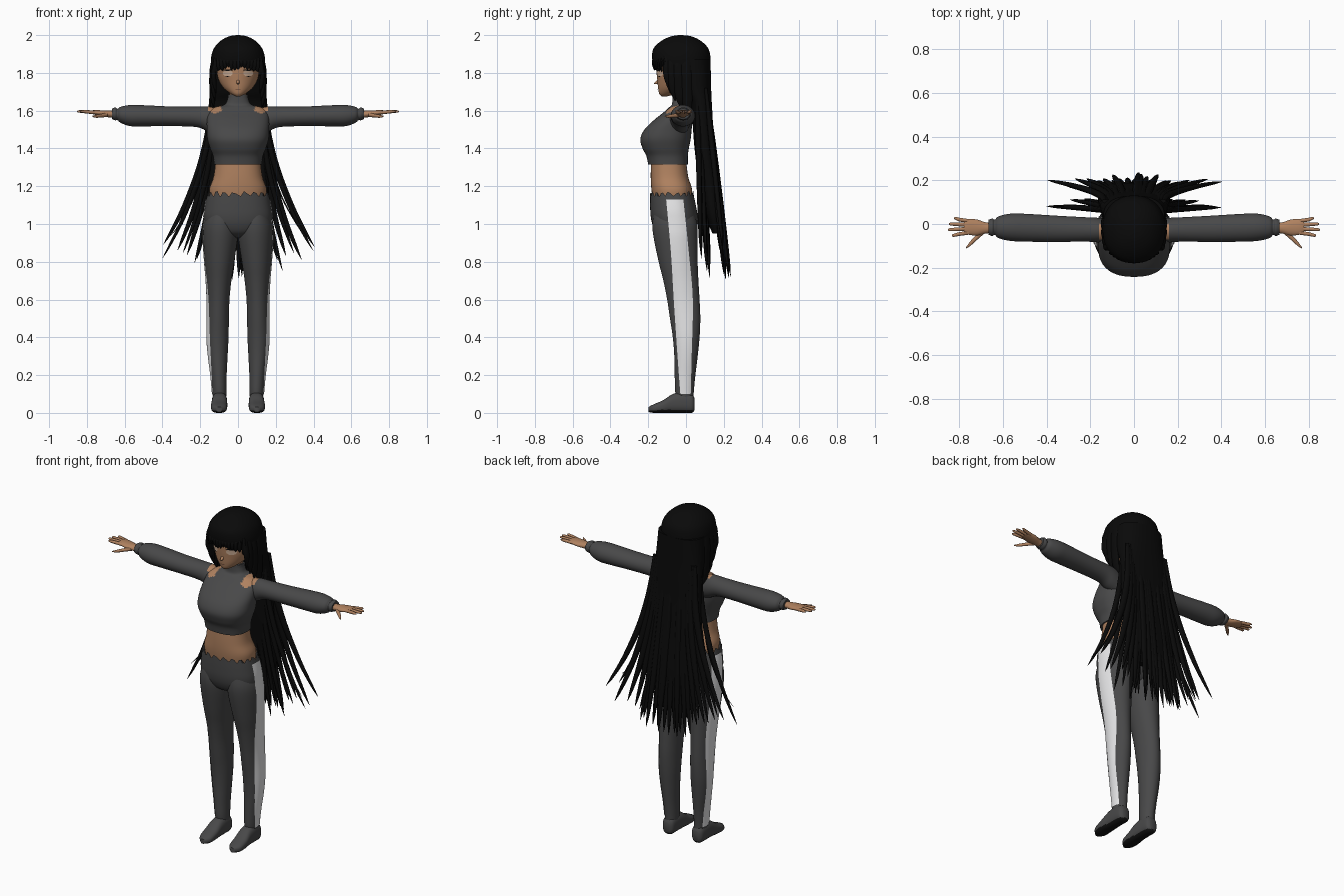
import bpy, bmesh, math, random
from mathutils import Vector

random.seed(4)
cube = bpy.data.objects.get("Cube")
if cube:
    bpy.data.objects.remove(cube)


def material(name, *rgb):
    m = bpy.data.materials.new(name)
    m.use_nodes = True
    m.diffuse_color = (*rgb, 1)
    m.node_tree.nodes["Principled BSDF"].inputs["Base Color"].default_value = (*rgb, 1)
    return m


SKIN = material("tan_skin", .43, .22, .115)
CLOTH = material("charcoal_cloth", .065, .065, .066)
HAIR = material("black_hair", .003, .003, .003)
WHITE = material("white_stripe", .85, .85, .86)
EYE = material("pale_eye", .6, .42, .3)
LIP = material("brown_lip", .12, .05, .03)
SOLE = material("black_sole", .006, .006, .006)


def sample(stations, steps):
    """Smooth interpolation through the stations."""
    out = []
    last = len(stations) - 1
    for i in range(last):
        quad = [stations[min(max(i + k, 0), last)] for k in (-1, 0, 1, 2)]
        for s in range(steps):
            t = s / steps
            out.append([b + t / 2 * (c - a + t * (2*a - 5*b + 4*c - d + t * (3*(b - c) + d - a)))
                        for a, b, c, d in zip(*quad)])
    return out + [list(stations[-1])]


def tube(bm, stations, axis="z", sides=40, power=2.0, steps=5, jag=0):
    """Loft of rounded sections; station = (along, centre u, centre v, radius u, radius v)."""
    rings = []
    rows = sample(stations, steps)
    for row in rows:
        t, cu, cv, ru, rv = row
        ring = []
        for k in range(sides):
            a = math.tau * (k + .5) / sides
            c, s = math.cos(a), math.sin(a)
            u = cu + max(ru, .0005) * math.copysign(abs(c) ** (2 / power), c)
            v = cv + max(rv, .0005) * math.copysign(abs(s) ** (2 / power), s)
            w = t
            if jag and row is rows[-1]:
                w += jag * (1 if k % 3 else -1) * random.uniform(.2, 1)
            ring.append(bm.verts.new({"z": (u, v, w), "y": (u, w, v), "x": (w, u, v)}[axis]))
        rings.append(ring)
    for lo, hi in zip(rings, rings[1:]):
        for k in range(sides):
            n = (k + 1) % sides
            bm.faces.new((lo[k], lo[n], hi[n], hi[k]))
    bm.faces.new(rings[0])
    if not jag:
        bm.faces.new(rings[-1])


def finish(name, bm, mats, rule=None, side=1, outward=None):
    for v in bm.verts:
        v.co.x *= side
    bmesh.ops.recalc_face_normals(bm, faces=bm.faces)
    bm.normal_update()
    for f in bm.faces:
        if outward and f.normal.dot(Vector(outward)) < 0:
            f.normal_flip()
        if rule:
            f.material_index = int(rule(f.calc_center_median(), f.normal))
    mesh = bpy.data.meshes.new(name)
    bm.to_mesh(mesh)
    bm.free()
    ob = bpy.data.objects.new(name, mesh)
    bpy.context.collection.objects.link(ob)
    for m in mats:
        mesh.materials.append(m)
    bpy.ops.object.select_all(action="DESELECT")
    ob.select_set(True)
    bpy.context.view_layer.objects.active = ob
    bpy.ops.object.shade_smooth_by_angle(angle=math.radians(50))


def part(name, stations, mats, rule=None, side=1, **kw):
    bm = bmesh.new()
    tube(bm, stations, **kw)
    finish(name, bm, mats, rule, side)


def body(*rows):
    """Rows of (z, left edge, right edge, front, back) to stations."""
    return [(z, (a + b) / 2, (f + k) / 2, (b - a) / 2, (k - f) / 2) for z, a, b, f, k in rows]


def centred(*rows):
    return body(*[(z, -r, r, f, k) for z, r, f, k in rows])


def shoulder_hole(c, n):
    x = abs(c.x)
    return .088 < x < .155 and -.13 < c.y < .0 and c.z > 1.582 + abs(x - .12) * .5


# Torso and clothing
part("crop_top", centred(
    (1.315, .127, -.2, .01), (1.36, .132, -.21, .01), (1.4, .147, -.23, .015),
    (1.45, .162, -.242, .025), (1.5, .165, -.22, .03), (1.55, .165, -.17, .035),
    (1.59, .158, -.12, .035), (1.617, .125, -.09, .03), (1.632, .072, -.075, .02),
    (1.66, .056, -.072, .018), (1.685, .053, -.072, .018)),
    [CLOTH, SKIN], shoulder_hole, sides=64, power=2.4, steps=6)
part("midriff", centred((1.1, .14, -.17, .03), (1.18, .152, -.183, .033),
                        (1.25, .13, -.187, .012), (1.34, .118, -.185, 0)), [SKIN], power=2.3)
PELVIS = centred((.925, .04, -.1, 0), (.95, .11, -.15, .03), (.99, .168, -.175, .06),
                 (1.04, .18, -.187, .062), (1.1, .173, -.19, .052), (1.155, .163, -.19, .04))
part("pants_hips", PELVIS, [CLOTH], power=2.3, jag=.022, sides=60)
LEG = body((.07, .063, .132, -.05, .04), (.12, .061, .136, -.058, .042), (.2, .06, .143, -.06, .05),
           (.3, .055, .156, -.062, .062), (.4, .05, .164, -.07, .072), (.5, .048, .163, -.085, .076),
           (.6, .045, .163, -.1, .072), (.7, .035, .168, -.12, .066), (.8, .02, .176, -.145, .062),
           (.93, .001, .184, -.172, .062), (1, .001, .181, -.178, .06), (1.06, .02, .16, -.17, .04))


def surface(stations, power, z, v, sign=1):
    """Outer u position of a loft at height z and depth v."""
    row = min(sample(stations, 20), key=lambda r: abs(r[0] - z))
    if abs(row[0] - z) > .01:
        return 0
    d = min(abs((v - row[2]) / row[4]), 1)
    return row[1] + sign * row[3] * (1 - d ** power) ** (1 / power)


STRIPE = [(.1, -.03, .025), (.3, -.045, .03), (.6, -.065, .036), (.85, -.08, .015), (1.13, -.105, -.014)]
SHOE = [(.046, .098, .045, .02, .03), (.03, .098, .05, .036, .05), (-.02, .098, .055, .04, .055),
        (-.07, .098, .05, .041, .05), (-.12, .1, .034, .043, .034), (-.17, .1, .023, .038, .023),
        (-.198, .1, .018, .014, .014)]
SLEEVE = [(.1, -.03, 1.54, .05, .07), (.16, -.028, 1.556, .056, .066), (.22, -.025, 1.567, .056, .054),
          (.35, -.022, 1.57, .06, .052), (.5, -.017, 1.573, .064, .056), (.57, -.015, 1.574, .062, .056),
          (.62, -.015, 1.578, .05, .043), (.638, -.015, 1.58, .035, .03), (.65, -.015, 1.583, .04, .034),
          (.667, -.015, 1.583, .034, .028)]
PALM = [(.64, -.018, 1.58, .022, .02), (.68, -.018, 1.582, .026, .018), (.72, -.016, 1.586, .037, .016),
        (.76, -.013, 1.591, .036, .012), (.78, -.013, 1.592, .028, .008)]

for label, side in (("left", 1), ("right", -1)):
    part(label + "_pant_leg", LEG, [CLOTH], side=side)
    part(label + "_shoe", SHOE, [CLOTH, SOLE], lambda c, n: n.z < -.5 or c.z < .012,
         side, axis="y", power=2.5)
    part(label + "_sleeve", SLEEVE, [CLOTH, SKIN], shoulder_hole, side, axis="x", steps=6)
    # Hand with four fingers and a thumb
    bm = bmesh.new()
    tube(bm, PALM, axis="x", sides=20)
    for k, reach in enumerate((.835, .852, .848, .825)):
        y = -.04 + k * .018
        tip = y + (k - 1.5) * .008
        tube(bm, [(.755, y, 1.59, .009, .009), (.8, (y + tip) / 2, 1.594, .009, .009),
                  (reach - .008, tip, 1.596, .007, .006), (reach, tip, 1.596, .002, .002)],
             axis="x", sides=10)
    tube(bm, [(.69, -.03, 1.578, .018, .012), (.72, -.06, 1.574, .014, .01),
              (.75, -.09, 1.57, .011, .008), (.77, -.11, 1.57, .003, .003)], axis="x", sides=12)
    finish(label + "_hand", bm, [SKIN], side=side)
    # Side stripe lying on the trouser leg
    bm = bmesh.new()
    grid = []
    for z, front, back in sample(STRIPE, 8):
        ys = [front + (back - front) * k / 6 for k in range(7)]
        grid.append([bm.verts.new((max(surface(LEG, 2, z, y), surface(PELVIS, 2.3, z, y)) + .004, y, z))
                     for y in ys])
    for lo, hi in zip(grid, grid[1:]):
        for k in range(6):
            bm.faces.new((lo[k], lo[k + 1], hi[k + 1], hi[k]))
    finish(label + "_stripe", bm, [WHITE], side=side, outward=(side, 0, 0))

# Head
HEAD = centred((1.676, .012, -.13, -.1), (1.69, .04, -.142, -.05), (1.72, .077, -.148, .02),
               (1.76, .102, -.152, .07), (1.8, .112, -.156, .09), (1.86, .116, -.158, .1),
               (1.92, .1, -.13, .09), (1.95, .06, -.08, .05))
part("head", HEAD, [SKIN])
part("neck", centred((1.62, .045, -.06, .01), (1.74, .045, -.06, .01)), [SKIN])
part("nose", [(-.17, 0, 1.744, .002, .002), (-.16, 0, 1.747, .007, .007), (-.14, 0, 1.757, .012, .018)],
     [SKIN], axis="y", sides=12)
DEPTH = [(z, cy, cx, ry, rx) for z, cx, cy, rx, ry in HEAD]


def face_patch(name, x, z, w, h, mat, lift):
    bm = bmesh.new()

    def point(u, v):
        return bm.verts.new((u, surface(DEPTH, 2, v, u, -1) - lift, v))
    hub = point(x, z)
    rim = [point(x + w * math.cos(a * math.tau / 16), z + h * math.sin(a * math.tau / 16)) for a in range(16)]
    for k in range(16):
        bm.faces.new((hub, rim[k], rim[(k + 1) % 16]))
    finish(name, bm, [mat], outward=(0, -1, 0))


for label, side in (("left", 1), ("right", -1)):
    face_patch(label + "_eye", side * .054, 1.798, .026, .018, EYE, .003)
    face_patch(label + "_upper_lash", side * .055, 1.815, .029, .004, HAIR, .005)
    face_patch(label + "_lower_lash", side * .056, 1.781, .018, .0015, HAIR, .004)
face_patch("mouth", 0, 1.713, .015, .002, LIP, .003)

# Hair cap and the solid mass behind the head
part("hair_cap", centred((1.835, .142, -.17, .128), (1.88, .143, -.18, .13), (1.93, .128, -.172, .118),
                         (1.97, .092, -.13, .078), (1.993, .048, -.08, .03), (2, .008, -.04, -.02)),
     [HAIR], power=2.2)
part("hair_mass", centred((.95, .12, .14, .18), (1.05, .155, .1, .19), (1.2, .165, .07, .178),
                          (1.4, .163, .045, .152), (1.62, .155, .025, .138), (1.7, .15, -.015, .134),
                          (1.78, .146, -.045, .132), (1.87, .14, -.06, .13)), [HAIR], power=2.4)

# Bangs and side locks
bm = bmesh.new()
for k in range(15):
    s = (k - 7) / 7
    x = .118 * s
    y = -.02 - .152 * math.sqrt(1 - (x / .15) ** 2)
    end = 1.82 + random.uniform(-.008, .012) - .03 * s ** 4
    tube(bm, [(1.91, x * .9, y + .012, .01, .008), (1.86, x, y, .014, .009),
              (end + .015, x, y + .002, .011, .007), (end, x, y + .004, .001, .001)], sides=8)
for side in (1, -1):
    for y, end, w in ((-.1, 1.69, .022), (-.075, 1.65, .026), (-.04, 1.61, .03), (0, 1.57, .032)):
        x = side * (.122 - y * y)
        tube(bm, [(1.89, x, y, .014, w), (1.8, x + side * .016, y, .014, w),
                  (end + .06, x + side * .014, y + .008, .012, w * .8),
                  (end, x + side * .004, y + .018, .001, .002)], sides=12)
finish("bangs_and_side_locks", bm, [HAIR])

# Long flaring back locks in two layers
bm = bmesh.new()
top = 1.72
for count, root_y, tip_y, width in ((23, .105, .222, .02), (17, .06, .125, .015)):
    for k in range(count):
        s = 2 * k / (count - 1) - 1
        tip_x = .23 * s + .17 * s * abs(s) ** 3 + random.uniform(-.012, .012)
        tip_z = .73 + .11 * s ** 4 + random.uniform(-.03, .06)
        depth = tip_y - .035 * s * s + random.uniform(-.015, .015)
        rows = []
        for t, fat in ((0, .6), (.25, 1), (.5, 1), (.75, .8), (.92, .5), (1, .05)):
            rows.append((top + (tip_z - top) * t, .135 * s + (tip_x - .135 * s) * t * t,
                         root_y + (depth - root_y) * t, width * fat, .014 * fat))
        tube(bm, rows, sides=10, steps=4)
# Fine stray wisps
for side in (1, -1):
    tube(bm, [(1.5, side * .15, .07, .005, .005), (1.2, side * .21, .08, .005, .005),
              (1, side * .31, .085, .004, .004), (.92, side * .375, .08, .001, .001)], sides=6)
finish("long_back_hair", bm, [HAIR])
